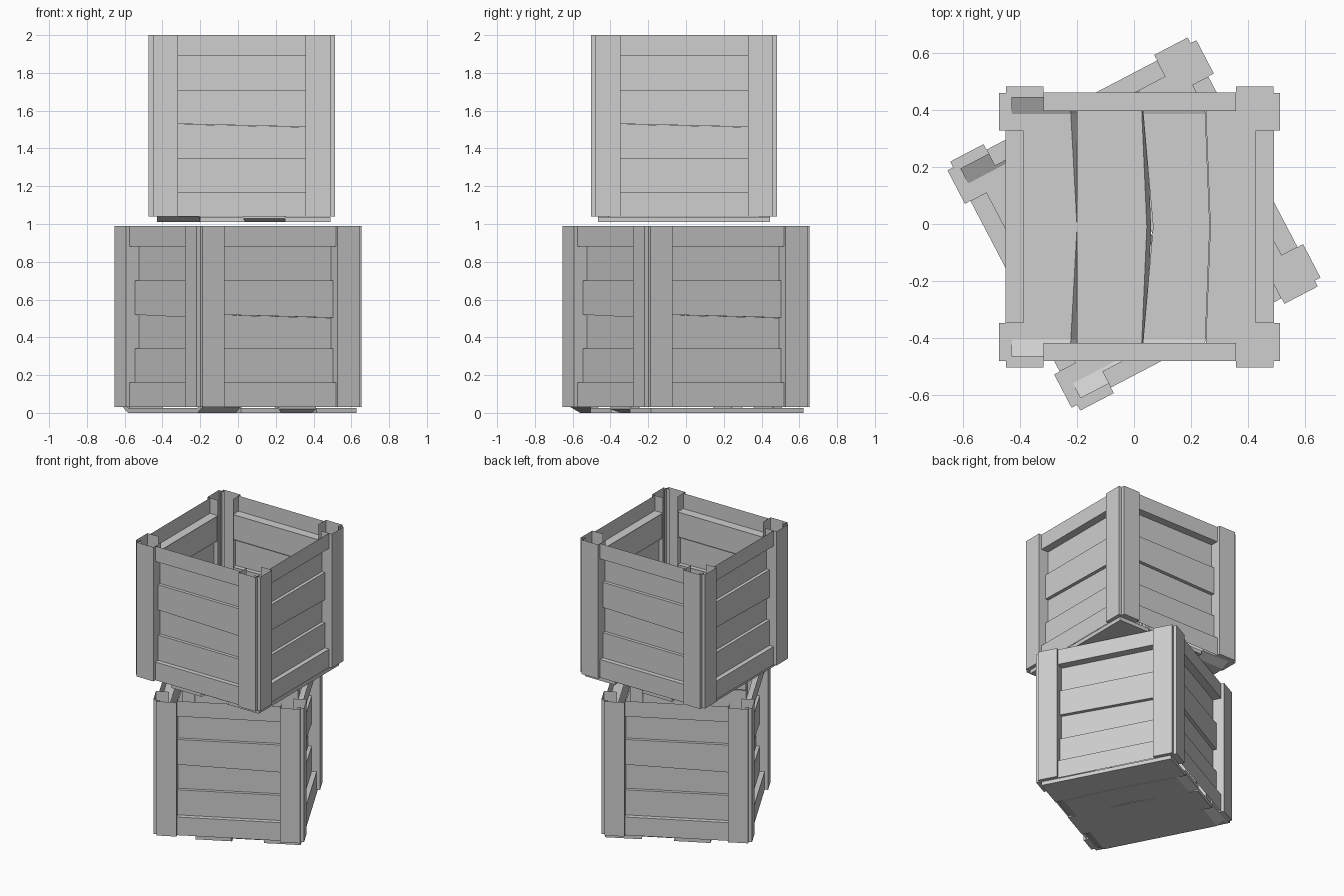
import bpy, bmesh, math
from mathutils import Matrix

cube = bpy.data.objects.get("Cube")
if cube:
    bpy.data.objects.remove(cube, do_unlink=True)

GREY = (0.62, 0.62, 0.62, 1)
mat = bpy.data.materials.new("weathered_grey")
mat.use_nodes = True
mat.diffuse_color = GREY
mat.node_tree.nodes["Principled BSDF"].inputs["Base Color"].default_value = GREY


def finish(name, bm, matrix):
    """Turn a bmesh into a flat-shaded grey object."""
    mesh = bpy.data.meshes.new(name)
    bm.to_mesh(mesh)
    bm.free()
    mesh.materials.append(mat)
    ob = bpy.data.objects.new(name, mesh)
    ob.matrix_world = matrix
    bpy.context.collection.objects.link(ob)


def strip(bm, first, second):
    """Quads joining two open rows of points."""
    a = [bm.verts.new(p) for p in first]
    b = [bm.verts.new(p) for p in second]
    for i in range(len(a) - 1):
        bm.faces.new((a[i], a[i + 1], b[i + 1], b[i]))


INNER = 0.338         # half the opening between corner plates
BACK = -0.407         # plane of the open backs of the boards
RAIL, DEEP, SHALLOW = -0.471, -0.415, -0.438


def board(name, matrix, face, top, bottom, top_edge=True, bottom_edge=True,
          slant_top=0, slant_bottom=0):
    """Open-backed board: outer face plus edges turned in towards the crate."""
    def section(x, drop_top, drop_bottom):
        t, b = top - drop_top, bottom - drop_bottom
        points = [(x, face, t), (x, face, b)]
        if top_edge:
            points.insert(0, (x, BACK, t))
        if bottom_edge:
            points.append((x, BACK, b))
        return points
    bm = bmesh.new()
    strip(bm, section(-INNER, 0, 0), section(INNER, slant_top, slant_bottom))
    finish(name, bm, matrix)


def corner_plate(name, matrix, s):
    """Open-topped corner plate with a deep inner return and a closed foot."""
    outline = [(s * INNER, BACK), (s * INNER, -0.493), (s * 0.47, -0.493), (s * 0.47, -0.448)]
    bm = bmesh.new()
    strip(bm, [(x, y, 0.03) for x, y in outline], [(x, y, 0.99) for x, y in outline])
    foot = [(s * INNER, -0.448, 0.03)] + [(x, y, 0.03) for x, y in outline[1:]]
    bm.faces.new([bm.verts.new(p) for p in foot])
    bmesh.ops.remove_doubles(bm, verts=bm.verts, dist=0.0001)
    bmesh.ops.recalc_face_normals(bm, faces=bm.faces)
    finish(name, bm, matrix)


def floor_plank(name, matrix, x0, x1, bow_left, bow_right, foot_right, lift):
    """Warped plank along y: sides bow sideways, the ends curl up."""
    bm = bmesh.new()
    rings = []
    for t in (-1, -0.87, -0.4, 0, 0.4, 0.87, 1):
        bend = 1 - abs(t)
        left, right = x0 + bow_left * bend, x1 + bow_right * bend
        low = lift if abs(t) == 1 else 0
        rings.append([bm.verts.new((x, t * 0.455, z)) for x, z in
                      ((left, low), (right + foot_right, low),
                       (right, low + 0.027), (left, low + 0.027))])
    for a, b in zip(rings, rings[1:]):
        for i in range(4):
            j = (i + 1) % 4
            bm.faces.new((a[i], a[j], b[j], b[i]))
    bm.faces.new(rings[0])
    bm.faces.new(rings[-1])
    bmesh.ops.recalc_face_normals(bm, faces=bm.faces)
    finish(name, bm, matrix)


def crate(prefix, matrix):
    # four identical slatted walls, each with two corner plates
    for k, side in enumerate(("front", "left", "back", "right")):
        m = matrix @ Matrix.Rotation(k * math.pi / 2, 4, "Z")
        n = f"{prefix}_{side}_"
        board(n + "top_rail", m, RAIL, 0.99, 0.88, top_edge=False)
        board(n + "slat_upper", m, DEEP, 0.88, 0.70)
        board(n + "slat_upper_middle", m, SHALLOW, 0.70, 0.52, slant_bottom=0.016)
        board(n + "slat_lower_middle", m, DEEP, 0.519, 0.34, slant_top=0.016)
        board(n + "slat_lower", m, SHALLOW, 0.34, 0.16)
        board(n + "bottom_rail", m, RAIL, 0.16, 0.03, bottom_edge=False)
        corner_plate(n + "corner_plate_right", m, -1)
        corner_plate(n + "corner_plate_left", m, 1)

    # four warped floor planks
    planks = ((-0.45, -0.245, 0, 0.025, 0.02, 0.03),
              (-0.220, 0.005, 0, 0.02, 0.015, 0),
              (0.007, 0.228, 0.04, 0.018, 0, 0.02),
              (0.230, 0.47, 0.018, 0, 0, 0))
    for i, p in enumerate(planks):
        floor_plank(f"{prefix}_floor_plank_{i + 1}", matrix, *p)


crate("lower_crate", Matrix.Rotation(math.radians(27.6), 4, "Z"))
crate("upper_crate", Matrix.Translation((0.02, -0.01, 1.01)))
